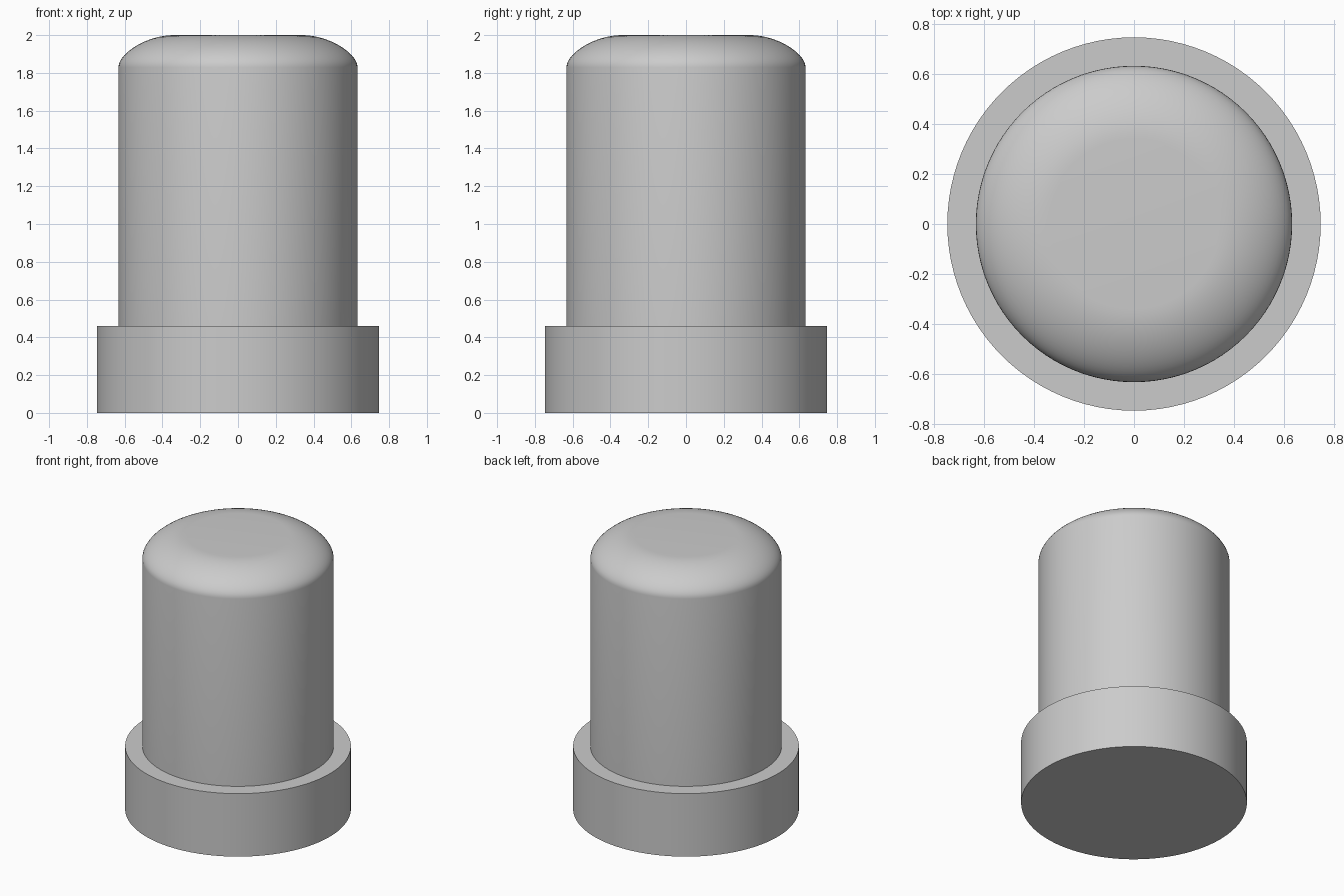
import bpy, bmesh, math
from mathutils import Vector
from mathutils.geometry import interpolate_bezier

cube = bpy.data.objects.get("Cube")
if cube:
    bpy.data.objects.remove(cube, do_unlink=True)

grey = bpy.data.materials.new("light_grey")
grey.use_nodes = True
colour = (0.6, 0.6, 0.6, 1)
grey.diffuse_color = colour
grey.node_tree.nodes["Principled BSDF"].inputs["Base Color"].default_value = colour


def lathe(name, profile, steps=96):
    """Spin an (r, z) profile around z; close both ends with flat discs."""
    bm = bmesh.new()
    rings = []
    for r, z in profile:
        angles = [math.tau * i / steps for i in range(steps)]
        rings.append([bm.verts.new((r * math.cos(a), r * math.sin(a), z)) for a in angles])
    for low, high in zip(rings, rings[1:]):
        for i in range(steps):
            j = (i + 1) % steps
            bm.faces.new((low[i], low[j], high[j], high[i]))
    bm.faces.new(rings[0][::-1])
    bm.faces.new(rings[-1])
    mesh = bpy.data.meshes.new(name)
    bm.to_mesh(mesh)
    bm.free()
    mesh.materials.append(grey)
    obj = bpy.data.objects.new(name, mesh)
    bpy.context.collection.objects.link(obj)
    bpy.ops.object.select_all(action='DESELECT')
    obj.select_set(True)
    bpy.context.view_layer.objects.active = obj
    bpy.ops.object.shade_smooth_by_angle(angle=math.radians(30))
    return obj


# Wide base collar
lathe("base_collar", [(0.747, 0), (0.747, 0.46)])

# Tall body with a softly rounded shoulder and flat top
shoulder = interpolate_bezier(Vector((0.633, 1.83)), Vector((0.633, 1.905)),
                              Vector((0.48, 2.0)), Vector((0.34, 2.0)), 16)
lathe("domed_body", [(0.633, 0.46)] + [(p.x, p.y) for p in shoulder])
